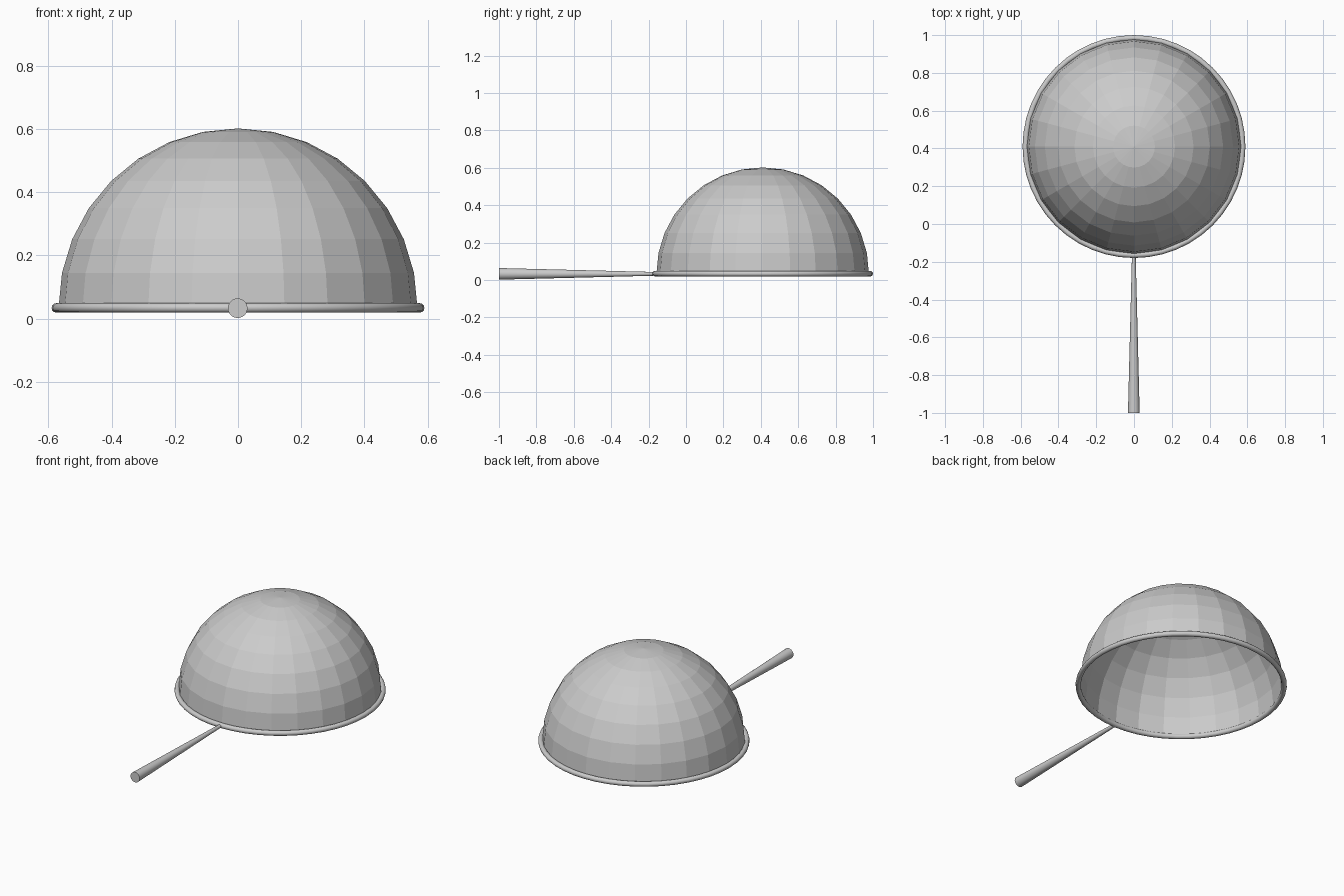
import bpy, bmesh, math
from mathutils import Matrix

if "Cube" in bpy.data.objects:
    bpy.data.objects.remove(bpy.data.objects["Cube"])

CENTER_Y, RIM_Z = 0.41, 0.034


def finish(name, bm):
    bmesh.ops.recalc_face_normals(bm, faces=bm.faces)
    mesh = bpy.data.meshes.new(name)
    bm.to_mesh(mesh)
    bm.free()
    obj = bpy.data.objects.new(name, mesh)
    bpy.context.collection.objects.link(obj)
    return obj


# Open hemispherical bowl, turned upside down
bm = bmesh.new()
bmesh.ops.create_uvsphere(bm, u_segments=24, v_segments=16, radius=0.568)
bmesh.ops.delete(bm, geom=[v for v in bm.verts if v.co.z < -0.001], context='VERTS')
bowl = finish("bowl", bm)
bowl.location = (0, CENTER_Y, RIM_Z)

# Rounded rim ring
bpy.ops.mesh.primitive_torus_add(major_radius=0.575, minor_radius=0.015,
                                 major_segments=48, minor_segments=12,
                                 location=(0, CENTER_Y, RIM_Z))
rim = bpy.context.object
rim.name = "rim"
bpy.ops.object.shade_smooth_by_angle(angle=math.radians(40))

# Tapered handle, thick at the free end
bm = bmesh.new()
bmesh.ops.create_cone(bm, cap_ends=True, segments=24, radius1=0.031, radius2=0.010,
                      depth=0.83, matrix=Matrix.Rotation(-math.pi / 2, 4, 'X'))
handle = finish("handle", bm)
handle.location = (-0.001, -1 + 0.415, RIM_Z - 0.001)
bpy.context.view_layer.objects.active = handle
bpy.ops.object.select_all(action='DESELECT')
handle.select_set(True)
bpy.ops.object.shade_smooth_by_angle(angle=math.radians(40))
